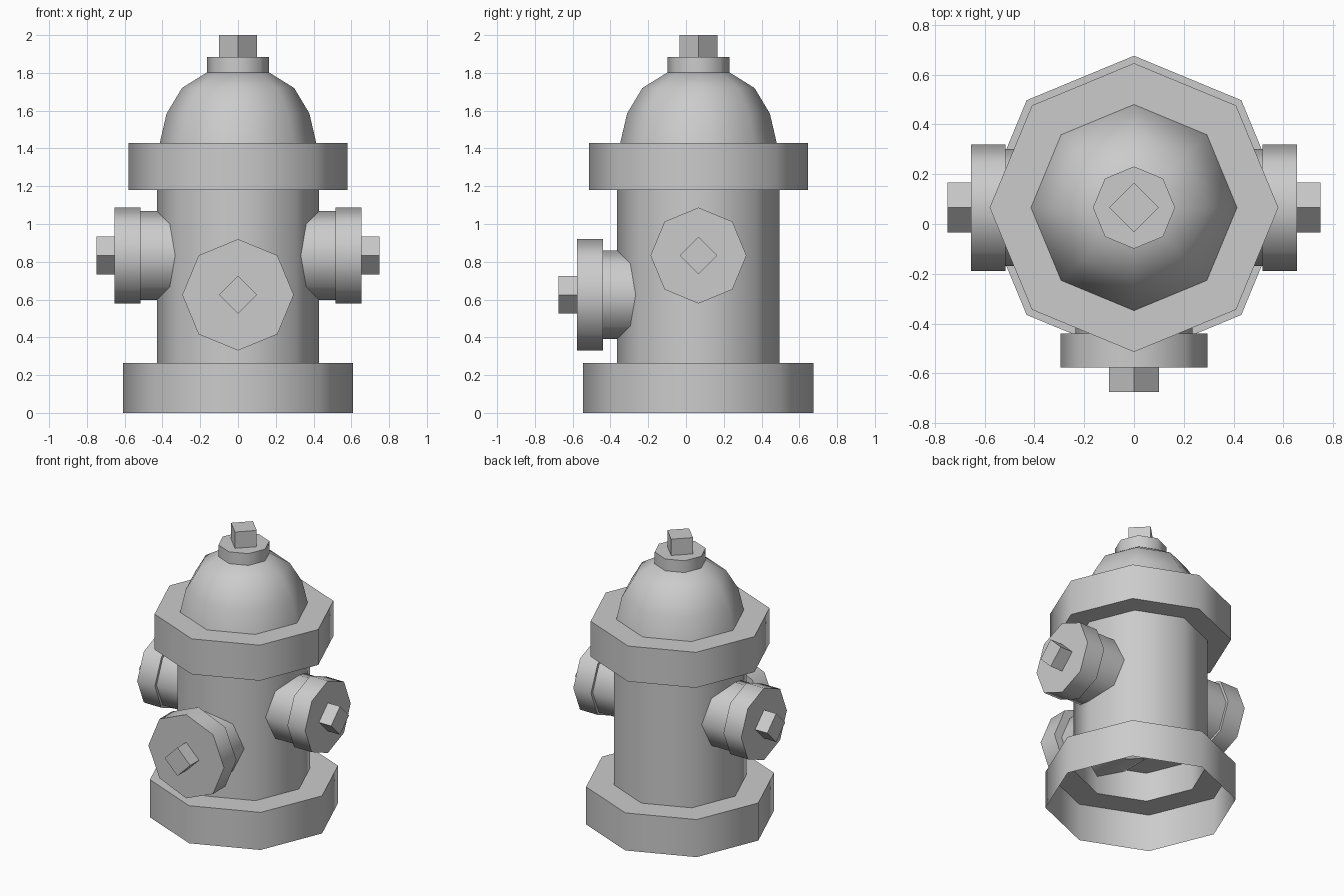
import bpy, bmesh, math
from mathutils import Vector, Matrix

cube = bpy.data.objects.get("Cube")
if cube:
    bpy.data.objects.remove(cube, do_unlink=True)

CENTRE_Y = 0.066

# Single painted-metal colour
grey = bpy.data.materials.new("plain_grey")
grey.use_nodes = True
COLOUR = (0.6, 0.6, 0.6, 1.0)
grey.diffuse_color = COLOUR
grey.node_tree.nodes["Principled BSDF"].inputs["Base Color"].default_value = COLOUR


def lathe(name, profile, sides=8, bottom=False, top=False,
          axis=(0, 0, 1), origin=(0, CENTRE_Y, 0)):
    """Spin (radius, height) points around an axis; corners lie on the main axes."""
    bm = bmesh.new()
    rings = []
    for r, h in profile:
        rings.append([bm.verts.new((r * math.cos(math.tau * i / sides),
                                    r * math.sin(math.tau * i / sides), h))
                      for i in range(sides)])
    for low, high in zip(rings, rings[1:]):
        for i in range(sides):
            j = (i + 1) % sides
            bm.faces.new((low[i], low[j], high[j], high[i]))
    if bottom:
        bm.faces.new(rings[0][::-1])
    if top:
        bm.faces.new(rings[-1])
    turn = Vector((0, 0, 1)).rotation_difference(Vector(axis)).to_matrix().to_4x4()
    bm.transform(Matrix.Translation(origin) @ turn)
    # Smooth the round walls, keep the rims and square corners crisp
    bm.normal_update()
    for f in bm.faces:
        f.smooth = True
    for e in bm.edges:
        e.smooth = e.calc_face_angle(0.0) < math.radians(50)
    mesh = bpy.data.meshes.new(name)
    bm.to_mesh(mesh)
    bm.free()
    mesh.materials.append(grey)
    obj = bpy.data.objects.new(name, mesh)
    bpy.context.collection.objects.link(obj)
    return obj


def outlet(name, axis, z, cap_radius, cap_start, cap_end, tip):
    """Side outlet: neck, wide cap and square nut, distances along its axis."""
    place = dict(axis=axis, origin=(0, CENTRE_Y, z))
    lathe(name + "_neck", [(0.235, 0.14), (0.235, cap_start)], bottom=True, **place)
    lathe(name + "_cap", [(cap_radius, cap_start), (cap_radius, cap_end)],
          bottom=True, top=True, **place)
    lathe(name + "_nut", [(0.1, cap_end), (0.1, tip)], sides=4, top=True, **place)


# Hollow foot, shaft and the plate closing the shaft from below
lathe("base", [(0.61, 0), (0.61, 0.265), (0.43, 0.265)])
lathe("shaft", [(0.43, 0.265), (0.43, 1.18)])
lathe("inner_plate", [(0.429, 0.47)], bottom=True)

# Collar and domed bonnet
lathe("collar", [(0.43, 1.18), (0.58, 1.18), (0.58, 1.43), (0.41, 1.43)])
lathe("dome", [(0.414, 1.43), (0.378, 1.585), (0.297, 1.72), (0.165, 1.802)], top=True)
lathe("top_cap", [(0.165, 1.802), (0.165, 1.885)], top=True)
lathe("top_nut", [(0.1, 1.885), (0.1, 2.0)], sides=4, top=True)

# Two matching side outlets and the larger front one
for side, sign in (("left", 1), ("right", -1)):
    outlet(side + "_outlet", (sign, 0, 0), 0.833, 0.254, 0.517, 0.655, 0.75)
outlet("front_outlet", (0, -1, 0), 0.625, 0.295, 0.505, 0.643, 0.741)
